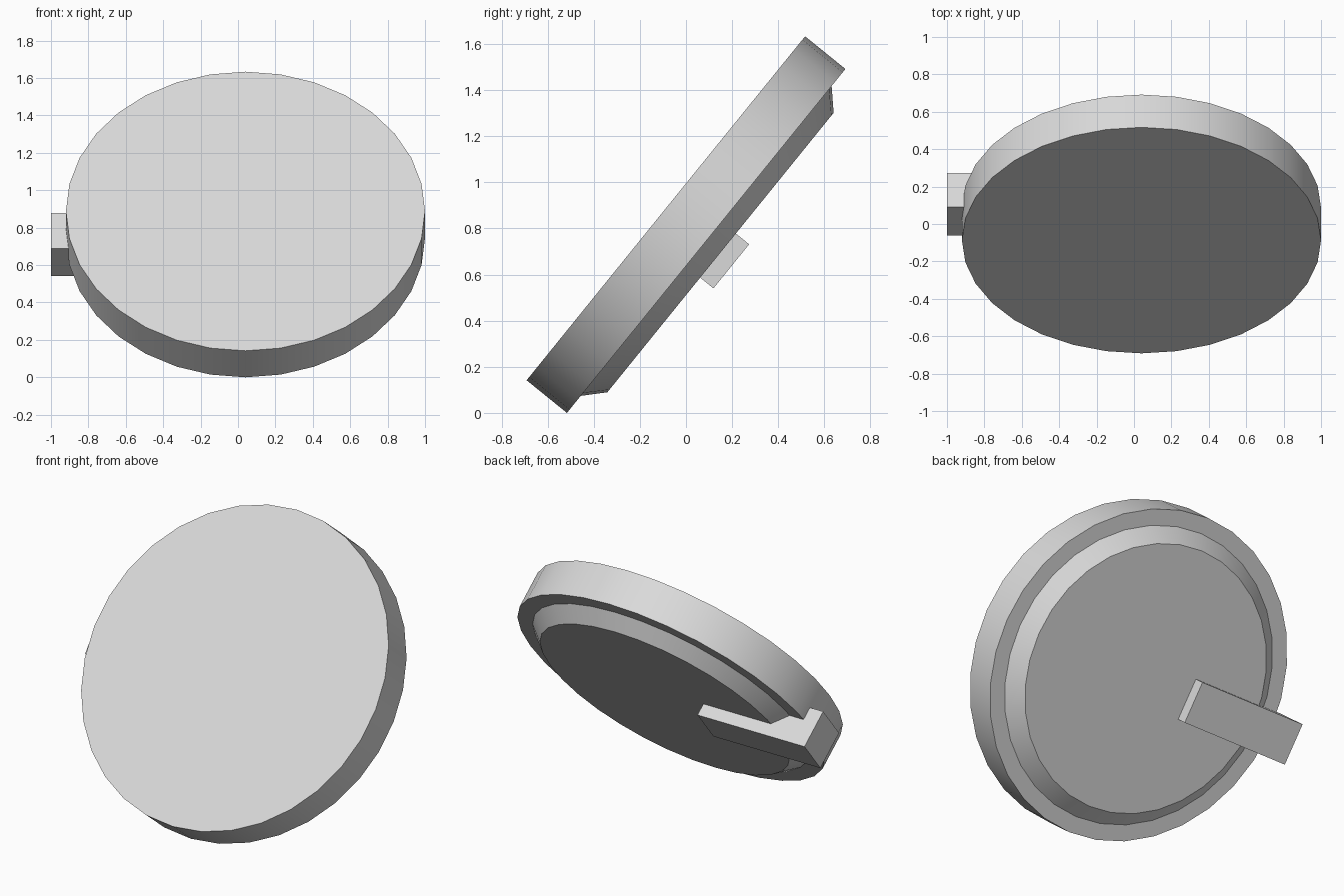
import bpy, bmesh, math
from mathutils import Matrix, Vector

cube = bpy.data.objects.get("Cube")
if cube:
    bpy.data.objects.remove(cube, do_unlink=True)

GREY = (0.7, 0.7, 0.7, 1)
mat = bpy.data.materials.new("light_grey")
mat.use_nodes = True
mat.diffuse_color = GREY
mat.node_tree.nodes["Principled BSDF"].inputs["Base Color"].default_value = GREY

# Shared tilted frame: origin at the centre of the back face, local +z to the front
TILT = (Matrix.Translation((0.04, 0.0875, 0.746))
        @ Matrix.Rotation(math.radians(51), 4, 'X'))


def finish(name, bm):
    mesh = bpy.data.meshes.new(name)
    bm.to_mesh(mesh)
    bm.free()
    mesh.materials.append(mat)
    obj = bpy.data.objects.new(name, mesh)
    obj.matrix_world = TILT
    bpy.context.collection.objects.link(obj)
    return obj


def round_part(name, r_back, r_front, z_back, z_front):
    bm = bmesh.new()
    place = Matrix.Translation((0, 0, (z_back + z_front) / 2))
    bmesh.ops.create_cone(bm, cap_ends=True, segments=32, radius1=r_back,
                          radius2=r_front, depth=z_front - z_back, matrix=place)
    obj = finish(name, bm)
    bpy.ops.object.select_all(action='DESELECT')
    obj.select_set(True)
    bpy.context.view_layer.objects.active = obj
    bpy.ops.object.shade_smooth_by_angle(angle=math.radians(30))


def box_part(name, low, high):
    low, high = Vector(low), Vector(high)
    bm = bmesh.new()
    place = (Matrix.Translation((low + high) / 2)
             @ Matrix.Diagonal((*(high - low), 1)))
    bmesh.ops.create_cube(bm, size=1, matrix=place)
    finish(name, bm)


# Thick disc, bevelled raised back plate, and the bar sticking out at the side
round_part("disc", 0.96, 0.96, 0, 0.225)
round_part("back_plate", 0.78, 0.865, -0.08, 0)
box_part("side_bar", (-1.04, -0.14, -0.154), (-0.31, 0.106, 0.08))
